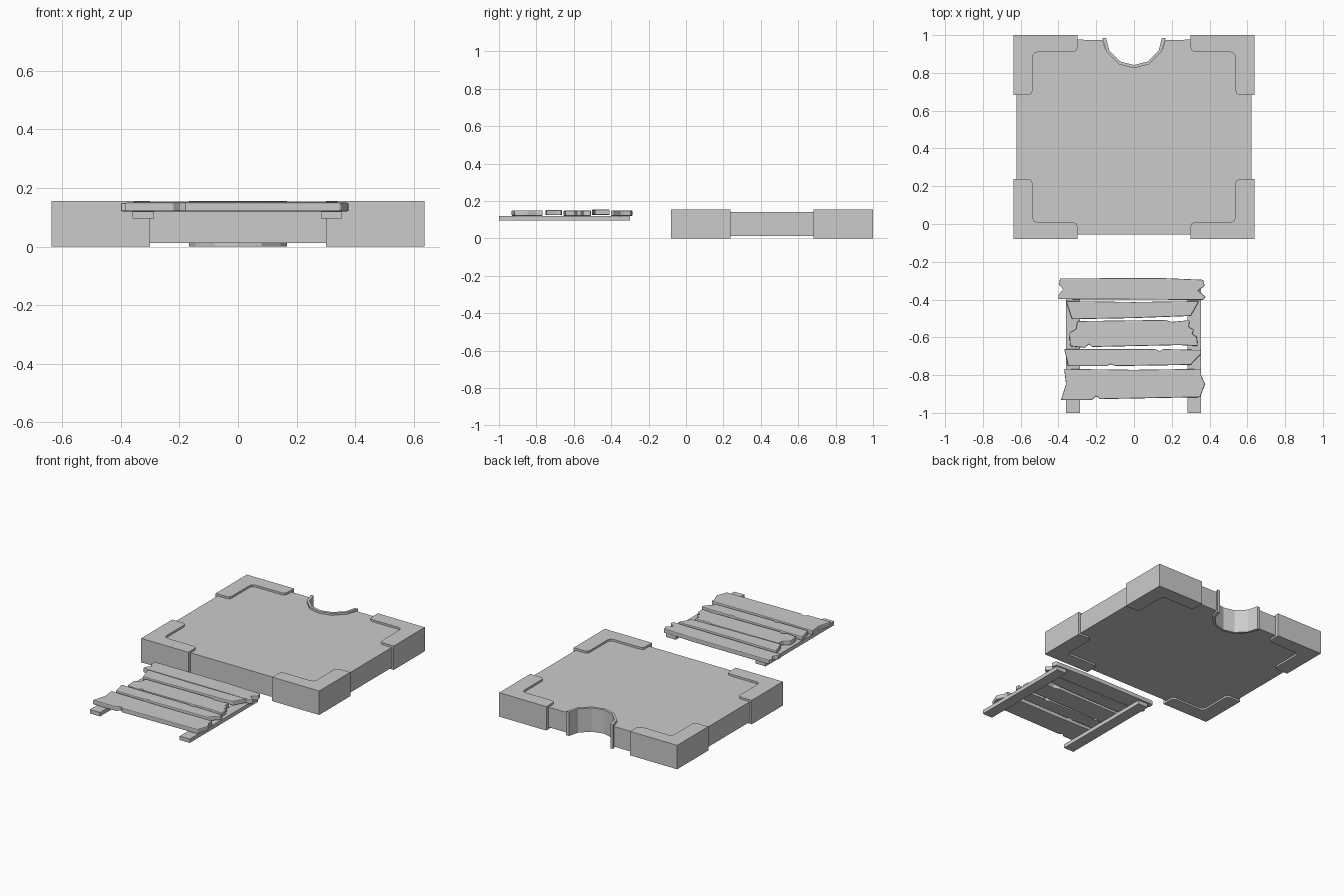
import bpy, bmesh

MID_Y = 0.46  # centre line of the platform


def prism(name, outline, z0, z1, origin=(0, 0)):
    """Extrude a closed xy outline from z0 to z1."""
    ox, oy = origin
    bm = bmesh.new()
    face = bm.faces.new([bm.verts.new((x - ox, y - oy, z0)) for x, y in outline])
    ext = bmesh.ops.extrude_face_region(bm, geom=[face])
    top = [v for v in ext["geom"] if isinstance(v, bmesh.types.BMVert)]
    bmesh.ops.translate(bm, vec=(0, 0, z1 - z0), verts=top)
    bmesh.ops.recalc_face_normals(bm, faces=bm.faces)
    mesh = bpy.data.meshes.new(name)
    bm.to_mesh(mesh)
    bm.free()
    ob = bpy.data.objects.new(name, mesh)
    ob.location = (ox, oy, 0)
    bpy.context.collection.objects.link(ob)
    return ob


def mirrored(half):
    """Complete a left-hand arc ending on x = 0 with its right half."""
    return half + [(-x, y) for x, y in reversed(half[:-1])]


# Platform slab with a scalloped notch in the back edge
outer = mirrored([(-0.165, 0.98), (-0.145, 0.91), (-0.08, 0.845), (0, 0.825)])
inner = mirrored([(-0.148, 0.985), (-0.13, 0.917), (-0.072, 0.86), (0, 0.842)])
outer[0], outer[-1] = (-0.168, 0.985), (0.168, 0.985)
slab_notch = [(x, min(y, 0.975)) for x, y in outer]
prism("platform_slab",
      [(-0.623, -0.055), (0.623, -0.055), (0.623, 0.977)]
      + slab_notch[::-1] + [(-0.623, 0.977)], 0.012, 0.142)

# Raised rim lining the notch
prism("notch_rim", outer + inner[::-1], 0.0, 0.155)

# L-shaped corner blocks, mirrored to all four corners
corner = prism("corner_blocks",
               [(-0.637, -0.08), (-0.30, -0.08), (-0.30, -0.012), (-0.306, 0.003),
                (-0.322, 0.01), (-0.512, 0.01), (-0.53, 0.017), (-0.537, 0.034),
                (-0.537, 0.215), (-0.543, 0.231), (-0.558, 0.238), (-0.637, 0.238)],
               0.0, 0.155, origin=(0, MID_Y))
mir = corner.modifiers.new("four_corners", "MIRROR")
mir.use_axis = (True, True, False)
mir.use_clip = False

# Rails under the walkway
for name, x0, x1 in (("left_rail", -0.36, -0.287), ("right_rail", 0.283, 0.355)):
    prism(name, [(x0, -1.0), (x1, -1.0), (x1, -0.30), (x0, -0.30)], 0.095, 0.12)

# Weathered planks, back to front: (bottom z, top z, outline)
planks = [
    (0.12, 0.149, [(-.392, -.288), (.14, -.286), (.365, -.295), (.375, -.327),
                   (.34, -.353), (.38, -.386), (.365, -.402), (-.40, -.398),
                   (-.40, -.376), (-.375, -.345), (-.397, -.323)]),
    (0.125, 0.154, [(-.36, -.408), (0, -.413), (.345, -.408), (.30, -.487),
                    (0, -.498), (-.328, -.504)]),
    (0.12, 0.149, [(-.30, -.514), (.165, -.508), (.20, -.518), (.296, -.509),
                   (.29, -.545), (.318, -.561), (.307, -.582), (.333, -.598),
                   (.338, -.646), (.24, -.641), (-.222, -.651), (-.238, -.636),
                   (-.26, -.656), (-.338, -.647), (-.343, -.577), (-.307, -.556)]),
    (0.124, 0.151, [(-.37, -.662), (.11, -.662), (.137, -.673), (.155, -.662),
                    (.355, -.667), (.355, -.688), (.30, -.746), (-.10, -.752),
                    (-.122, -.742), (-.143, -.752), (-.35, -.752), (-.352, -.735)]),
    (0.12, 0.15, [(-.37, -.767), (0, -.772), (.355, -.767), (.355, -.80),
                  (.377, -.847), (.35, -.917), (-.18, -.927), (-.20, -.911),
                  (-.222, -.932), (-.387, -.932), (-.36, -.847)]),
]
for i, (z0, z1, outline) in enumerate(planks, 1):
    ob = prism(f"plank_{i}", outline, z0, z1)
    bev = ob.modifiers.new("worn_edges", "BEVEL")
    bev.width = 0.005
    bev.segments = 2
    bev.limit_method = "ANGLE"
    bev.angle_limit = 0.7
